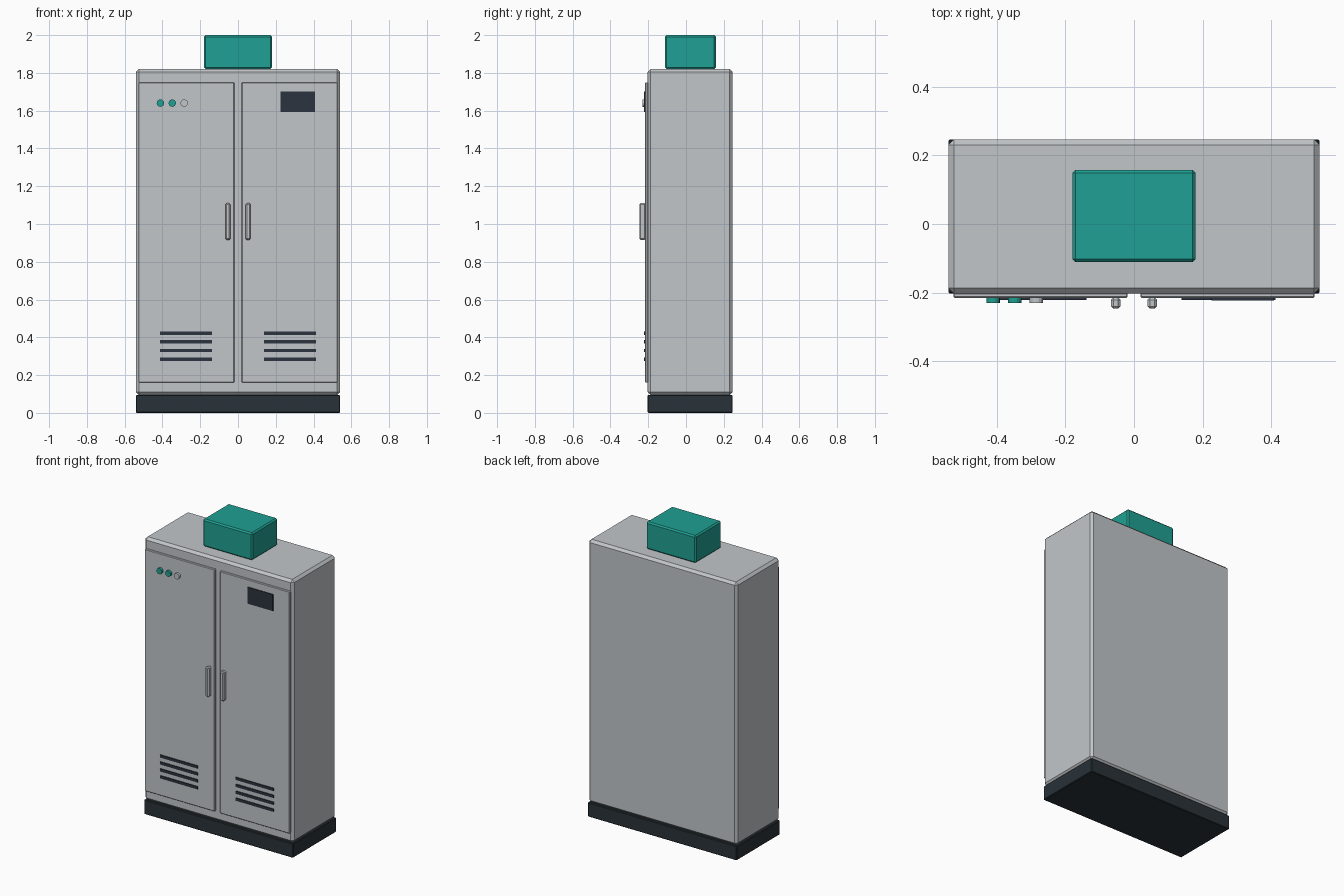
import bpy, bmesh, math
from mathutils import Matrix, Vector

if "Cube" in bpy.data.objects:
    bpy.data.objects.remove(bpy.data.objects["Cube"])


def material(name, rgb):
    m = bpy.data.materials.new(name)
    m.diffuse_color = (*rgb, 1)
    m.use_nodes = True
    m.node_tree.nodes["Principled BSDF"].inputs["Base Color"].default_value = m.diffuse_color
    return m


GREY = material("light_grey", (0.54, 0.565, 0.585))
TEAL = material("teal", (0.0144, 0.352, 0.292))
BASE = material("charcoal", (0.022, 0.032, 0.040))
DARK = material("dark_slate", (0.025, 0.034, 0.050))


def finish(bm, name, mat):
    me = bpy.data.meshes.new(name)
    bm.to_mesh(me)
    bm.free()
    me.materials.append(mat)
    ob = bpy.data.objects.new(name, me)
    bpy.context.collection.objects.link(ob)
    return ob


def box(name, mat, x, y, z, bevel=0):
    """Box from (min, max) ranges, with optional chamfered edges."""
    bm = bmesh.new()
    lo, hi = Vector((x[0], y[0], z[0])), Vector((x[1], y[1], z[1]))
    bmesh.ops.create_cube(bm, size=1, matrix=Matrix.Translation((lo + hi) / 2)
                          @ Matrix.Diagonal((*(hi - lo), 1)))
    if bevel:
        bmesh.ops.bevel(bm, geom=bm.edges[:], offset=bevel, segments=1,
                        affect='EDGES', profile=0.5)
    return finish(bm, name, mat)


def lamp(name, mat, x, z):
    bm = bmesh.new()
    bmesh.ops.create_cone(bm, cap_ends=True, segments=16, radius1=0.0195,
                          radius2=0.0195, depth=0.018,
                          matrix=Matrix.Translation((x, -0.222, z))
                          @ Matrix.Rotation(math.pi / 2, 4, 'X'))
    return finish(bm, name, mat)


W, FRONT, BACK, DOOR = 0.541, -0.203, 0.247, -0.216

# Plinth, cabinet and roof unit
box("plinth", BASE, (-W, W), (FRONT, BACK), (0, 0.095), 0.004)
box("cabinet_body", GREY, (-W, W), (FRONT, BACK), (0.095, 1.82), 0.016)
box("roof_unit", TEAL, (-0.18, 0.18), (-0.111, 0.158), (1.82, 2.0), 0.009)

# Doors, handles and vent slats on both sides
for side, s in (("left", -1), ("right", 1)):
    def span(a, b):
        return tuple(sorted((s * a, s * b)))
    box(side + "_door", GREY, span(0.0185, 0.527), (DOOR, FRONT + 0.003),
        (0.16, 1.75), 0.004)
    box(side + "_handle", GREY, span(0.040, 0.067), (-0.247, DOOR + 0.002),
        (0.915, 1.11), 0.007)
    for i in range(4):
        z = 0.285 + 0.0455 * i
        box(f"{side}_vent_{i + 1}", DARK, span(0.138, 0.412),
            (-0.2215, DOOR + 0.001), (z - 0.009, z + 0.009))

# Display and indicator lamps
box("display", DARK, (0.226, 0.408), (-0.2225, DOOR + 0.001), (1.594, 1.702))
for i, mat in enumerate((TEAL, TEAL, GREY)):
    lamp(f"indicator_lamp_{i + 1}", mat, -0.411 + 0.063 * i, 1.64)
